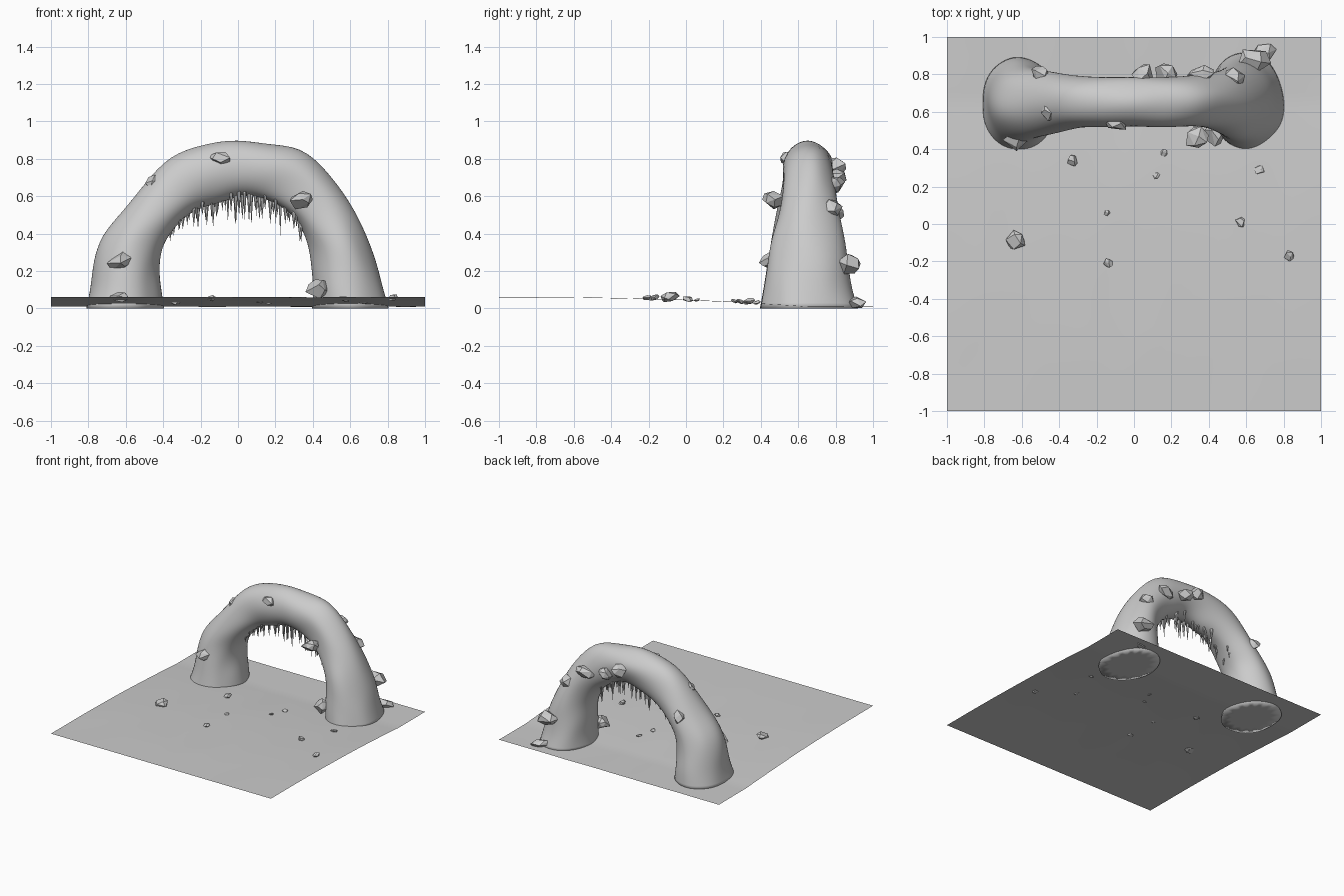
import bpy, bmesh, math, random
from mathutils import Vector, Euler, noise

if "Cube" in bpy.data.objects:
    bpy.data.objects.remove(bpy.data.objects["Cube"])

random.seed(7)

def make_object(name, bm, smooth=False):
    bmesh.ops.recalc_face_normals(bm, faces=bm.faces[:])
    me = bpy.data.meshes.new(name)
    bm.to_mesh(me)
    bm.free()
    ob = bpy.data.objects.new(name, me)
    bpy.context.collection.objects.link(ob)
    for p in me.polygons:
        p.use_smooth = smooth
    return ob

def ground_z(x, y):
    t = min(1, max(0, (y + 1) / 1.65))
    z = 0.06 - 0.05 * t ** 2.4
    bump = noise.noise(Vector((x * 4, y * 2, 3))) * 0.0025
    return max(0.004, min(0.06, z + bump))

# Snowy ground sheet, sloping gently down towards the arch
bm = bmesh.new()
bmesh.ops.create_grid(bm, x_segments=40, y_segments=40, size=1)
for v in bm.verts:
    v.co.z = ground_z(v.co.x, v.co.y)
ground = make_object("ground", bm, True)
if ground.data.polygons[0].normal.z < 0:
    ground.data.flip_normals()

# Arch: outer point (x, z), inner point (x, z), front y, back y
stations = [
    ((-.82, .0), (-.40, .0), .39, .89), ((-.79, .12), (-.41, .10), .42, .87),
    ((-.77, .24), (-.425, .20), .44, .85), ((-.73, .38), (-.41, .33), .46, .83),
    ((-.62, .52), (-.35, .42), .48, .81), ((-.50, .67), (-.27, .50), .50, .80),
    ((-.36, .82), (-.18, .55), .51, .79), ((-.18, .885), (-.09, .58), .52, .78),
    ((.0, .905), (.0, .605), .52, .78), ((.17, .885), (.10, .60), .52, .78),
    ((.34, .865), (.20, .565), .52, .79), ((.47, .735), (.29, .50), .51, .80),
    ((.59, .57), (.35, .42), .49, .82), ((.68, .40), (.39, .32), .46, .85),
    ((.75, .25), (.40, .20), .44, .87), ((.77, .12), (.40, .10), .42, .89),
    ((.805, .0), (.395, .0), .40, .92)]
N = 16
bm = bmesh.new()
crease = bm.edges.layers.float.new("crease_edge")
rings = []
for i, (o, n, y0, y1) in enumerate(stations):
    ring = []
    for k in range(N):
        a = math.tau * k / N
        c, s = math.cos(a) * 1.02, math.sin(a) * 1.03
        x = (o[0] + n[0]) / 2 + c * (o[0] - n[0]) / 2
        z = (o[1] + n[1]) / 2 + c * (o[1] - n[1]) / 2
        p = Vector((x, (y0 + y1) / 2 + s * (y1 - y0) / 2, z))
        d = noise.noise_vector(p * 6) * 0.022
        if i in (0, len(stations) - 1):
            d.z = 0
        ring.append(bm.verts.new(p + d))
    rings.append(ring)
for a, b in zip(rings, rings[1:]):
    for k in range(N):
        bm.faces.new((a[k], a[(k + 1) % N], b[(k + 1) % N], b[k]))
for ring in (rings[0], rings[-1]):
    for e in bm.faces.new(ring).edges:
        e[crease] = 1.0
arch = make_object("arch", bm, True)
sub = arch.modifiers.new("smooth", 'SUBSURF')
sub.levels = sub.render_levels = 2

# Angular rocks: convex hull of jittered points on an ellipsoid
def rock(name, loc, size):
    bm = bmesh.new()
    rot = Euler((random.uniform(-.4, .4), random.uniform(-.4, .4), random.uniform(-.5, .5)))
    for k in range(12):
        h = 1 - 2 * (k + .5) / 12
        a = k * 2.4 + random.uniform(-.4, .4)
        r = math.sqrt(1 - h * h)
        p = Vector((r * math.cos(a) * size[0], r * math.sin(a) * size[1], h * size[2]))
        p.rotate(rot)
        bm.verts.new(p * random.uniform(.85, 1.15) + Vector(loc))
    hull = bmesh.ops.convex_hull(bm, input=bm.verts[:])
    bmesh.ops.delete(bm, geom=[g for g in hull["geom_interior"] if isinstance(g, bmesh.types.BMVert)],
                     context='VERTS')
    bmesh.ops.dissolve_limit(bm, angle_limit=.2, verts=bm.verts[:], edges=bm.edges[:])
    for v in bm.verts:
        v.co.z = max(v.co.z, 0.003)
    make_object(name, bm)

# Rocks embedded in the arch: x, y, z, half sizes
arch_rocks = [
    (-.63, .45, .25, .075, .06, .05), (-.45, .60, .67, .045, .06, .05),
    (-.10, .54, .80, .07, .04, .04), (.34, .46, .58, .07, .06, .05),
    (.50, .64, .62, .06, .06, .05), (.43, .48, .11, .07, .06, .055),
    (.05, .80, .76, .06, .06, .05), (.17, .81, .70, .06, .05, .05),
    (.36, .80, .66, .08, .055, .05), (.53, .78, .53, .07, .06, .05),
    (.64, .87, .23, .09, .07, .06), (.68, .91, .03, .08, .05, .035),
    (-.50, .80, .52, .06, .05, .05)]
for i, r in enumerate(arch_rocks):
    rock(f"arch_rock_{i + 1}", r[:3], r[3:])

# Loose stones on the ground: x, y, radius
stones = [(-.33, .34, .035), (-.63, -.09, .056), (.16, .38, .022), (.12, .26, .019),
          (-.145, .06, .018), (-.14, -.21, .027), (.57, .01, .03),
          (.67, .29, .027), (.83, -.17, .031)]
for i, (x, y, r) in enumerate(stones):
    rock(f"stone_{i + 1}", (x, y, ground_z(x, y) + r * .2), (r, r, r * .5))

# Icicles hanging from the inner curve of the arch
def inner_z(x):
    pts = [s[1] for s in stations[3:14]]
    for (x0, z0), (x1, z1) in zip(pts, pts[1:]):
        if x0 <= x <= x1:
            return z0 + (z1 - z0) * (x - x0) / (x1 - x0)

bm = bmesh.new()
for i in range(46):
    x = -.37 + .71 * i / 45 + random.uniform(-.008, .008)
    y = .65 + random.uniform(-.07, .07)
    top = inner_z(x) + .035
    mid = max(0, 1 - (abs(x - .04) / .36) ** 2)
    length = .05 + (.04 + .11 * random.random()) * (.25 + .75 * mid)
    if i % 6 == 2:
        length += .04 * mid
    rad = random.uniform(.009, .016)
    prev = None
    for t, f in ((0, 1), (.35, .62), (.7, .28)):
        ring = [bm.verts.new((x + rad * f * math.cos(k * math.tau / 6),
                              y + rad * f * math.sin(k * math.tau / 6),
                              top - length * t)) for k in range(6)]
        if prev:
            for k in range(6):
                bm.faces.new((prev[k], prev[(k + 1) % 6], ring[(k + 1) % 6], ring[k]))
        else:
            bm.faces.new(ring)
        prev = ring
    tip = bm.verts.new((x, y, top - length))
    for k in range(6):
        bm.faces.new((prev[k], prev[(k + 1) % 6], tip))
make_object("icicles", bm)
